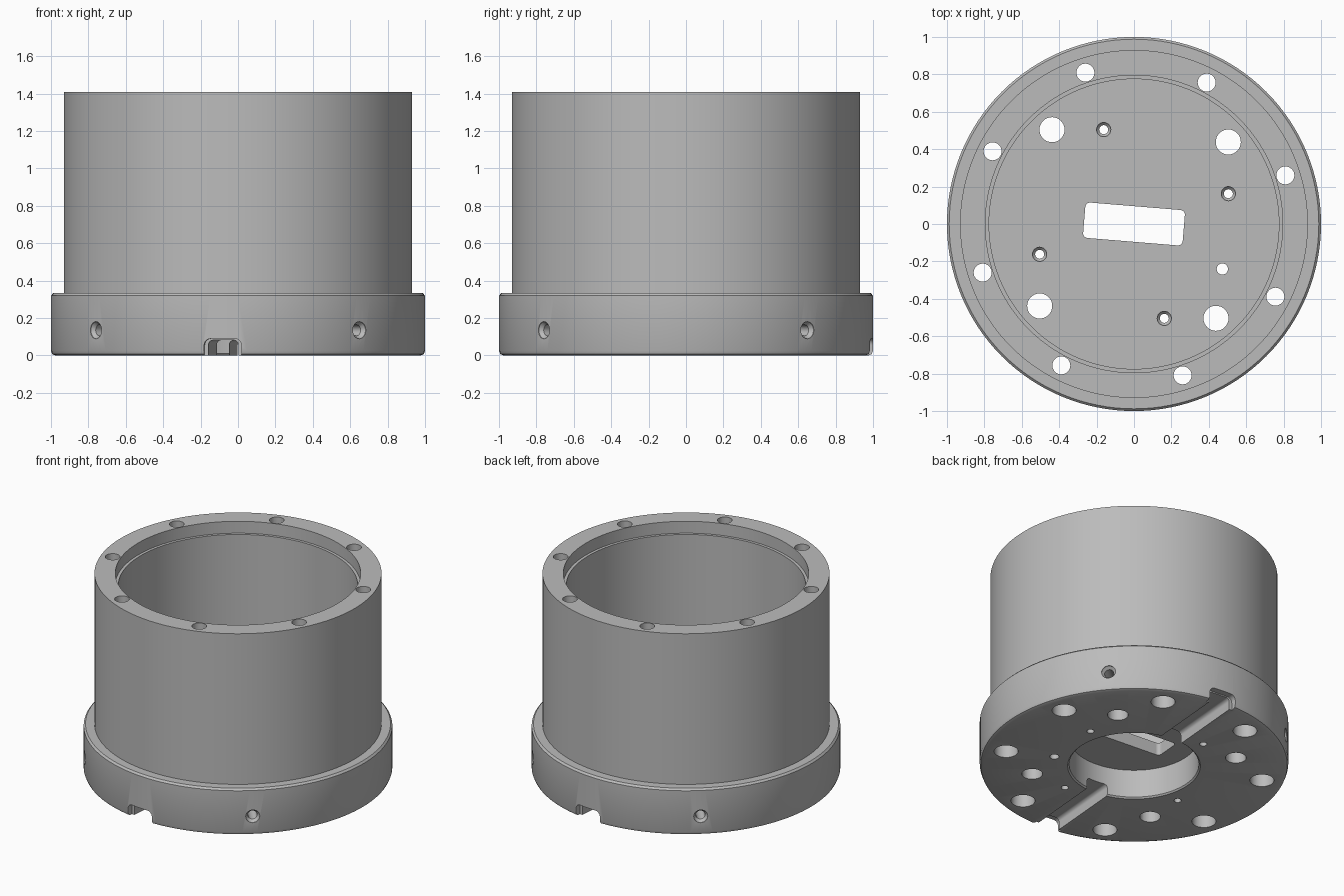
import bpy, bmesh, math
from mathutils import Matrix, Vector

cube = bpy.data.objects.get("Cube")
if cube:
    bpy.data.objects.remove(cube, do_unlink=True)

grey = bpy.data.materials.new("machined_grey")
grey.use_nodes = True
colour = (0.5, 0.5, 0.5, 1)
grey.diffuse_color = colour
grey.node_tree.nodes["Principled BSDF"].inputs["Base Color"].default_value = colour

TILT = math.radians(-4.7)


def lathe(bm, profile, steps, matrix=Matrix()):
    """Revolve an (r, z) profile, with both ends on the axis, into a solid."""
    rings = []
    for r, z in profile:
        count = 1 if r == 0 else steps
        rings.append([bm.verts.new(matrix @ Vector((r * math.cos(math.tau * i / steps),
                                                    r * math.sin(math.tau * i / steps), z)))
                      for i in range(count)])
    for a, b in zip(rings, rings[1:]):
        for i in range(steps):
            j = (i + 1) % steps
            quad = [a[i % len(a)], a[j % len(a)], b[j % len(b)], b[i % len(b)]]
            bm.faces.new(list(dict.fromkeys(quad)))


def prism(bm, outline, low, high, matrix):
    """Extrude a 2D outline between two heights."""
    ends = [[bm.verts.new(matrix @ Vector((x, y, z))) for x, y in outline] for z in (low, high)]
    for ring in ends:
        bm.faces.new(ring)
    for i in range(len(outline)):
        j = (i + 1) % len(outline)
        bm.faces.new((ends[0][i], ends[0][j], ends[1][j], ends[1][i]))


def rounded(w, h, r, n=6):
    """Rounded rectangle outline with half sizes w and h."""
    pts = []
    for k, (sx, sy) in enumerate(((1, 1), (-1, 1), (-1, -1), (1, -1))):
        for i in range(n + 1):
            a = math.pi / 2 * (k + i / n)
            pts.append((sx * (w - r) + r * math.cos(a), sy * (h - r) + r * math.sin(a)))
    return pts


def finish(bm, name):
    bmesh.ops.recalc_face_normals(bm, faces=bm.faces)
    mesh = bpy.data.meshes.new(name)
    bm.to_mesh(mesh)
    bm.free()
    mesh.materials.append(grey)
    obj = bpy.data.objects.new(name, mesh)
    bpy.context.collection.objects.link(obj)
    return obj


def polar(radius, degrees, z=0):
    a = math.radians(degrees)
    return Matrix.Translation((radius * math.cos(a), radius * math.sin(a), z))


# Cup with base flange, underside recess and stepped mouth
bm = bmesh.new()
lathe(bm, [(0, 0.21), (0.42, 0.21), (0.42, 0.01), (0.43, 0), (0.975, 0), (0.993, 0.007),
           (1, 0.025), (1, 0.32), (0.988, 0.333), (0.93, 0.333), (0.93, 1.41), (0.795, 1.41),
           (0.795, 1.325), (0.775, 1.325), (0.775, 0.3), (0, 0.3)], 128)
housing = finish(bm, "housing")
cutters = []

# Vertical holes: counterbored wall bolts, floor holes, countersunk screw holes, window
bm = bmesh.new()
for k in range(8):
    lathe(bm, [(0, -0.1), (0.078, -0.1), (0.078, 0.2), (0.048, 0.2), (0.048, 1.5), (0, 1.5)],
          32, polar(0.85, 17.8 + 45 * k))
for k in range(4):
    lathe(bm, [(0, -0.1), (0.067, -0.1), (0.067, 0.5), (0, 0.5)], 32, polar(0.668, 41 + 90 * k))
for angle in (17.8, 107.8, 197.8, 287.8):
    lathe(bm, [(0, -0.1), (0.024, -0.1), (0.024, 0.27), (0.038, 0.285), (0.038, 0.5), (0, 0.5)],
          24, polar(0.53, angle))
lathe(bm, [(0, -0.1), (0.03, -0.1), (0.03, 0.5), (0, 0.5)], 24, polar(0.53, -27))
prism(bm, rounded(0.267, 0.095, 0.025), 0.1, 0.5, Matrix.Rotation(TILT, 4, "Z"))
cutters.append(finish(bm, "vertical_hole_cutter"))

# Cable groove across the underside
bm = bmesh.new()
upright = Matrix.Rotation(TILT, 4, "Z") @ Matrix.Rotation(math.pi / 2, 4, "X")
prism(bm, rounded(0.08, 0.082, 0.025), -1.1, 1.1, upright)
cutters.append(finish(bm, "groove_cutter"))

# Flared mouths at both ends of the groove
for name, side in (("front", 1), ("back", -1)):
    bm = bmesh.new()
    prism(bm, rounded(0.1, 0.09, 0.035), side * 0.955, side * 1.1, upright)
    cutters.append(finish(bm, name + "_mouth_cutter"))

# Countersunk radial set-screw holes in the flange
bm = bmesh.new()
for k in range(4):
    turn = Matrix.Rotation(math.radians(40.5 + 90 * k), 4, "Z")
    place = Matrix.Translation((0, 0, 0.135)) @ turn @ Matrix.Rotation(math.pi / 2, 4, "Y")
    lathe(bm, [(0, 0.68), (0.03, 0.68), (0.03, 0.975), (0.046, 0.995), (0.046, 1.1), (0, 1.1)],
          24, place)
cutters.append(finish(bm, "side_hole_cutter"))

# Cut everything out of the housing, then drop the cutters
bpy.context.view_layer.objects.active = housing
housing.select_set(True)
for cutter in cutters:
    cut = housing.modifiers.new(cutter.name, "BOOLEAN")
    cut.operation = "DIFFERENCE"
    cut.solver = "EXACT"
    cut.object = cutter
    bpy.ops.object.modifier_apply(modifier=cut.name)
    bpy.data.objects.remove(cutter, do_unlink=True)

bpy.ops.object.select_all(action="DESELECT")
housing.select_set(True)
bpy.ops.object.shade_smooth_by_angle(angle=math.radians(30))
